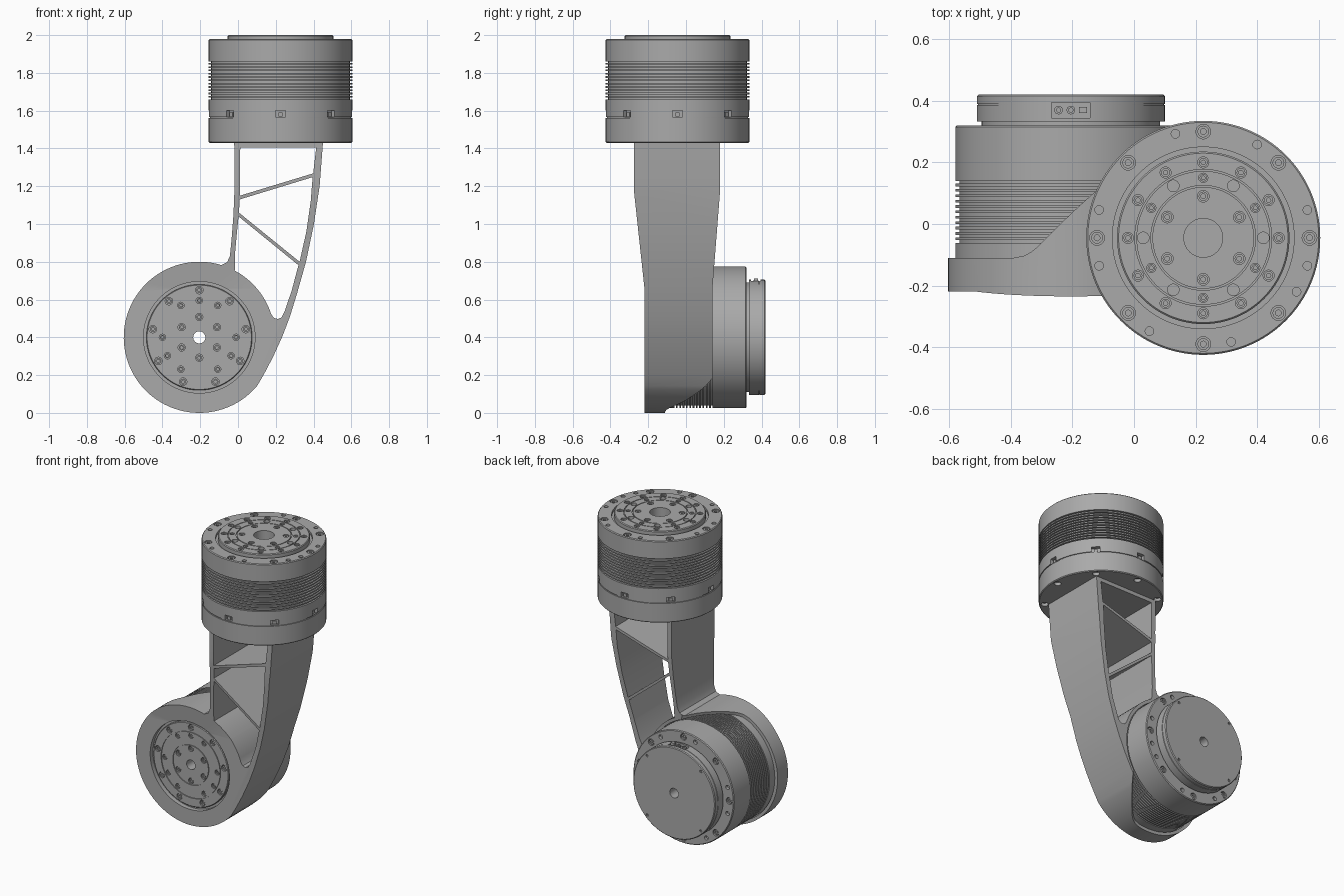
import bpy, bmesh
from math import sin, cos, radians, pi
from mathutils import Matrix, Vector

old = bpy.data.objects.get("Cube")
if old:
    bpy.data.objects.remove(old, do_unlink=True)

grey = bpy.data.materials.new("machined grey")
grey.use_nodes = True
grey.diffuse_color = (0.4, 0.4, 0.4, 1)
grey.node_tree.nodes["Principled BSDF"].inputs["Base Color"].default_value = (0.4, 0.4, 0.4, 1)

# Frames: local z is the motor axis or the extrusion direction
FRONT = Matrix.Rotation(pi / 2, 4, 'X')
SIDE = Matrix(((0, 0, 1, 0), (1, 0, 0, 0), (0, 1, 0, 0), (0, 0, 0, 1)))
UPPER = Matrix.Translation((0.225, -0.045, 0))
HUB = Vector((-0.205, 0, 0.4))
LOWER = Matrix.Translation(HUB) @ FRONT
RING = 0.4


def finish(bm, name, matrix):
    bmesh.ops.transform(bm, matrix=matrix, verts=bm.verts)
    bmesh.ops.recalc_face_normals(bm, faces=bm.faces)
    mesh = bpy.data.meshes.new(name)
    bm.to_mesh(mesh)
    bm.free()
    mesh.materials.append(grey)
    obj = bpy.data.objects.new(name, mesh)
    bpy.context.collection.objects.link(obj)
    return obj


def lathe(bm, profile, steps, at=(0, 0, 0)):
    """Revolve a closed (radius, height) profile about local z."""
    verts = [bm.verts.new((r, 0, z)) for r, z in profile]
    edges = [bm.edges.new((a, b)) for a, b in zip(verts, verts[1:] + verts[:1])
             if a.co.x + b.co.x > 0]
    out = bmesh.ops.spin(bm, geom=verts + edges, cent=(0, 0, 0), axis=(0, 0, 1),
                         angle=2 * pi, steps=steps, use_merge=True)
    new = set(verts) | {v for v in bm.verts if v.is_valid and not v.tag}
    new = [v for v in new if v.is_valid and not v.tag]
    bmesh.ops.remove_doubles(bm, verts=new, dist=0.00005)
    new = [v for v in bm.verts if not v.tag]
    bmesh.ops.translate(bm, verts=new, vec=at)
    for v in new:
        v.tag = True


def prism(name, outline, low, high, matrix):
    bm = bmesh.new()
    face = bm.faces.new([bm.verts.new((x, y, low)) for x, y in outline])
    out = bmesh.ops.extrude_face_region(bm, geom=[face])
    bmesh.ops.translate(bm, vec=(0, 0, high - low),
                        verts=[v for v in out["geom"] if isinstance(v, bmesh.types.BMVert)])
    return finish(bm, name, matrix)


def box(name, size, at, matrix):
    bm = bmesh.new()
    bmesh.ops.create_cube(bm, size=1, matrix=Matrix.Translation(at) @ Matrix.Diagonal((*size, 1)))
    return finish(bm, name, matrix)


def carve(obj, cutter, operation='DIFFERENCE'):
    mod = obj.modifiers.new("cut", 'BOOLEAN')
    mod.operation, mod.solver, mod.object = operation, 'EXACT', cutter
    bpy.context.view_layer.objects.active = obj
    bpy.ops.object.modifier_apply(modifier=mod.name)
    bpy.data.objects.remove(cutter, do_unlink=True)


def smooth(obj):
    bpy.ops.object.select_all(action='DESELECT')
    obj.select_set(True)
    bpy.context.view_layer.objects.active = obj
    bpy.ops.object.shade_smooth_by_angle(angle=radians(30))


def every(count, start=90):
    return [start + 360 * i / count for i in range(count)]


def arc(first, last, count):
    angles = [radians(first + (last - first) * i / count) for i in range(count + 1)]
    return [(HUB.x + RING * cos(a), HUB.z + RING * sin(a)) for a in angles]


def fins(radius, low, high, count=12):
    """Profile points of a stack of cooling fins."""
    pitch, points = (high - low) / count, []
    for i in range(count):
        z = low + i * pitch
        points += [(radius, z), (radius - 0.013, z), (radius - 0.013, z + pitch / 2),
                   (radius, z + pitch / 2)]
    return points


def groove(radius, z):
    return [(radius, z), (radius, z - 0.006), (radius - 0.005, z - 0.006), (radius - 0.005, z)]


def motor(name, profile, matrix, holes, extra_cutters=()):
    """holes: (circle radius, angles, hole radius, face height, facing, has a bolt)"""
    bm = bmesh.new()
    lathe(bm, profile, 128)
    body = finish(bm, name, matrix)
    cut, bolts = bmesh.new(), bmesh.new()
    for circle, angles, r, z, up, bolted in holes:
        for a in angles:
            at = (circle * cos(radians(a)), circle * sin(radians(a)), z)
            lathe(cut, [(0, -0.02), (r, -0.02), (r, 0.02), (0, 0.02)], 16, at)
            if bolted:
                s, d = r * 0.8, -0.004 * up
                lathe(bolts, [(0, 3 * d), (s / 2, 3 * d), (s / 2, d), (s, d),
                              (s, 6 * d), (0, 6 * d)], 12, at)
    carve(body, finish(cut, "hole_cutter", matrix))
    for cutter in extra_cutters:
        carve(body, cutter)
    smooth(body)
    smooth(finish(bolts, name + "_bolts", matrix))


# Upper motor, output face up
top, base = 1.98, 1.43
slots = [box("slot_cutter", (0.04, 0.052, 0.034), (0.375, 0, 1.583),
             UPPER @ Matrix.Rotation(radians(a), 4, 'Z')) for a in every(8)]
loose = [15, 60, 105, 165, 195, 240, 285, 330, 345]
motor("upper_motor",
      [(0, base), (0.375, base), (0.38, base + 0.005), (0.38, 1.56), (0.374, 1.56),
       (0.374, 1.567), (0.38, 1.567)] + fins(0.38, 1.66, 1.87)
      + [(0.38, 1.975), (0.375, top), (0.295, top), (0.295, 1.965), (0.28, 1.965),
         (0.28, 1.995), (0.275, 2)] + groove(0.222, 2) + groove(0.17, 2)
      + [(0.063, 2), (0.063, 1.93), (0, 1.93)],
      UPPER,
      [(0.345, every(8), 0.024, top, 1, True), (0.35, loose, 0.014, top, 1, False),
       (0.245, every(12), 0.018, 2, 1, True), (0.195, every(6, 0), 0.019, 2, 1, False),
       (0.195, every(6, 30), 0.015, 2, 1, True), (0.135, every(6), 0.019, 2, 1, True),
       (0.345, every(8), 0.022, base, -1, False)], slots)
for a in every(8):
    box("slot_tab", (0.012, 0.022, 0.02), (0.364, 0, 1.58),
        UPPER @ Matrix.Rotation(radians(a), 4, 'Z'))

# Lower motor, output face to the front
face, rear, flange = 0.208, -0.42, -0.32
socket = box("socket_cutter", (0.125, 0.05, 0.05), (0, 0.31, -0.37), LOWER)
motor("lower_motor",
      [(0.032, rear), (0.3, rear), (0.305, rear + 0.005), (0.305, -0.39), (0.302, -0.389),
       (0.302, -0.387), (0.305, -0.386), (0.305, -0.333), (0.29, -0.333), (0.29, flange),
       (0.37, flange), (0.375, flange + 0.005)] + fins(0.375, -0.14, 0.07)
      + [(0.375, 0.188), (0.28, 0.188), (0.28, face - 0.004), (0.276, face)]
      + groove(0.222, face) + groove(0.135, face) + [(0.032, face)],
      LOWER,
      [(0.25, every(9), 0.02, face, 1, True),
       (0.195, [0, 60, 90, 120, 180, 210, 240, 300, 330], 0.017, face, 1, True),
       (0.108, every(6), 0.019, face, 1, True), (0.34, every(8), 0.022, flange, -1, True),
       (0.34, loose, 0.014, flange, -1, False), (0.282, every(4, 45), 0.009, rear, -1, True)],
      [socket])

# Connector in the rear cover
bm = bmesh.new()
for x in (-0.04, 0):
    lathe(bm, [(0.007, 0), (0.014, 0), (0.014, 0.018), (0.007, 0.018)], 16, (x, 0, 0))
smooth(finish(bm, "connector_pins",
              Matrix.Translation(HUB) @ Matrix.Translation((0, 0.37, 0.283))))
box("connector_plug", (0.026, 0.036, 0.02), (0.04, 0.294, -0.37), LOWER)

# Leg bracket: front outline, trimmed to its tapering side profile
outline = ([(-0.02, 1.432), (-0.018, 1.2), (-0.024, 1.05), (-0.034, 0.92), (-0.043, 0.83),
            (-0.058, 0.797)] + arc(73, 320, 64)
           + [(0.135, 0.2), (0.185, 0.295), (0.235, 0.405), (0.275, 0.51), (0.312, 0.63),
              (0.36, 0.8), (0.402, 1), (0.432, 1.2), (0.45, 1.432)])
bracket = prism("leg_bracket", outline, -0.4, 0.4, FRONT)
half = [(-0.22, -0.1), (-0.22, 0.66), (-0.275, 1.17), (-0.275, 1.5),
        (0.18, 1.5), (0.18, 1.17), (0.14, 0.66), (0.14, -0.1)]
carve(bracket, prism("side_trim", half, -1, 1, SIDE), 'INTERSECT')

# Openings that leave two diagonal ribs
windows = [
    [(0.01, 1.15), (0.398, 1.268), (0.414, 1.405), (0.012, 1.405)],
    [(0.005, 1.06), (0.326, 0.8), (0.362, 0.96), (0.385, 1.12), (0.395, 1.248), (0.009, 1.13)],
    arc(62, 18, 12) + [(0.19, 0.503), (0.21, 0.497), (0.23, 0.505), (0.246, 0.535),
                       (0.285, 0.65), (0.32, 0.782), (0.003, 1.04), (-0.007, 0.94),
                       (-0.017, 0.83)]]
for w in windows:
    carve(bracket, prism("window_cutter", w, -0.5, 0.5, FRONT))

# Motor seat, front opening and sloped rear edge of the sleeve
bm = bmesh.new()
lathe(bm, [(0, -0.6), (0.379, -0.6), (0.379, 0.19), (0.295, 0.19), (0.295, 0.4), (0, 0.4)], 128)
carve(bracket, finish(bm, "seat_cutter", LOWER))
ramp = Matrix.Translation(HUB) @ Matrix(((0.94, 0, -0.33, 0), (0, 1, 0, 0),
                                         (0.33, 0, 0.94, 0), (0, 0, 0, 1)))
slope = [(-1, -0.11), (-0.06, -0.11), (-0.02, -0.103), (0.005, -0.09), (0.03, -0.07),
         (0.5, 0.4), (-1, 0.4)]
carve(bracket, prism("ramp_cutter", slope, -1, 1, ramp))
smooth(bracket)
